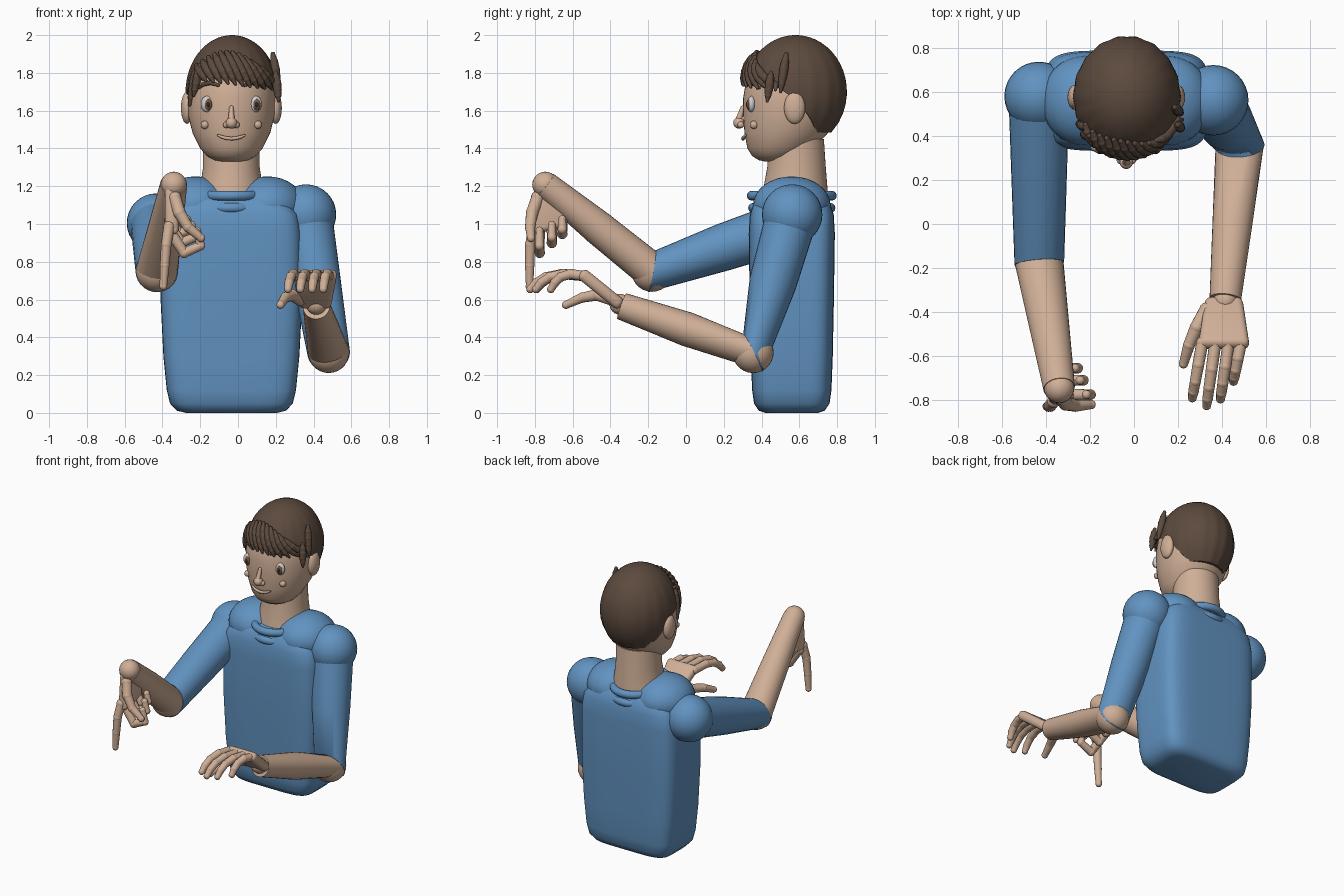
import bpy, bmesh
from math import sin, cos, pi, sqrt, radians
from mathutils import Vector, Matrix

if "Cube" in bpy.data.objects:
    bpy.data.objects.remove(bpy.data.objects["Cube"])

CX = -0.035  # body centre line


def material(name, rgb):
    m = bpy.data.materials.new(name)
    m.diffuse_color = (*rgb, 1)
    m.use_nodes = True
    m.node_tree.nodes["Principled BSDF"].inputs["Base Color"].default_value = m.diffuse_color
    return m


BLUE = material("shirt_blue", (0.12, 0.29, 0.53))
SKIN = material("skin", (0.63, 0.43, 0.31))
HAIR = material("hair_brown", (0.107, 0.069, 0.048))
WHITE = material("eye_white", (0.8, 0.8, 0.8))
IRIS = material("iris_brown", (0.2, 0.09, 0.04))
BLACK = material("pupil_black", (0.02, 0.02, 0.02))


def finish(name, bm, mat):
    bmesh.ops.recalc_face_normals(bm, faces=bm.faces)
    me = bpy.data.meshes.new(name)
    bm.to_mesh(me)
    bm.free()
    ob = bpy.data.objects.new(name, me)
    bpy.context.collection.objects.link(ob)
    me.materials.append(mat)
    bpy.ops.object.select_all(action='DESELECT')
    ob.select_set(True)
    bpy.context.view_layer.objects.active = ob
    bpy.ops.object.shade_smooth_by_angle(angle=radians(45))
    return ob


def skin_rings(bm, rings, caps=True):
    rs = [[bm.verts.new(p) for p in r] for r in rings]
    n = len(rs[0])
    for a, b in zip(rs, rs[1:]):
        for i in range(n):
            bm.faces.new((a[i], a[(i + 1) % n], b[(i + 1) % n], b[i]))
    if caps:
        bm.faces.new(rs[0])
        bm.faces.new(rs[-1])


def spow(v, e):
    return abs(v) ** e * (1 if v >= 0 else -1)


# stacked super-ellipse sections: (z, centre y, half width, half depth)
def loft(name, secs, mat, e=2.0, n=48):
    bm = bmesh.new()
    skin_rings(bm, [[(CX + rx * spow(cos(2 * pi * i / n), 2 / e),
                      cy + ry * spow(sin(2 * pi * i / n), 2 / e), z) for i in range(n)]
                    for z, cy, rx, ry in secs])
    return finish(name, bm, mat)


def add_ball(bm, c, r, seg=24):
    r = r if isinstance(r, tuple) else (r, r, r)
    bmesh.ops.create_uvsphere(bm, u_segments=seg, v_segments=seg // 2, radius=1,
                              matrix=Matrix.Translation(c) @ Matrix.Diagonal((*r, 1)))


def ball(name, c, r, mat, seg=24):
    bm = bmesh.new()
    add_ball(bm, c, r, seg)
    return finish(name, bm, mat)


def add_limb(bm, p, q, r1, r2, n1=None, n2=None, seg=28):
    p, q = Vector(p), Vector(q)
    rings = []
    for c, r, nrm in ((p, r1, n1 or q - p), (p.lerp(q, .5), (r1 + r2) / 2, q - p), (q, r2, n2 or q - p)):
        w = nrm.normalized()
        u = Vector((1, 0.02, 0.01))
        u = (u - w * u.dot(w)).normalized()
        v = w.cross(u)
        rings.append([c + (u * cos(2 * pi * i / seg) + v * sin(2 * pi * i / seg)) * r for i in range(seg)])
    skin_rings(bm, rings)


# jointed chain of rounded segments: fingers, hair locks, mouth, brows
def chain(name, pts, radii, mat, seg=12):
    bm = bmesh.new()
    for p, r in zip(pts, radii):
        add_ball(bm, p, r, seg)
    for i in range(len(pts) - 1):
        add_limb(bm, pts[i], pts[i + 1], radii[i] * .95, radii[i + 1] * .95, seg=seg)
    return finish(name, bm, mat)


def palm(name, c, size, rot, taper, mat):
    bm = bmesh.new()
    bmesh.ops.create_cube(bm, size=1)
    for v in bm.verts:
        v.co = Vector([a * b for a, b in zip(v.co, size)])
        taper(v.co)
    bmesh.ops.bevel(bm, geom=bm.edges[:], offset=.028, segments=4, profile=.5, affect='EDGES')
    bmesh.ops.transform(bm, matrix=Matrix.Translation(c) @ Matrix.Rotation(rot, 4, 'X'), verts=bm.verts)
    return finish(name, bm, mat)


# torso, shoulder pads and collar
loft("torso", [(0, .56, .24, .14), (.012, .56, .29, .175), (.05, .56, .325, .2), (.12, .56, .342, .21),
               (.3, .56, .36, .217), (.6, .56, .375, .223), (.95, .56, .372, .228), (1.05, .56, .355, .222),
               (1.12, .56, .3, .2), (1.16, .56, .2, .16)], BLUE, e=5, n=64)
for s, side in ((-1, "right"), (1, "left")):
    ball(side + "_shoulder_pad", (CX + s * .19, .56, 1.1), (.195, .205, .152), BLUE, 32)
for k, (z, rx, ry) in enumerate(((1.15, .165, .212), (1.085, .16, .205))):
    n = 32
    bm = bmesh.new()
    rows = [[(CX + (rx + .026 * cos(b)) * cos(a), .56 + (ry + .026 * cos(b)) * sin(a), z + .026 * sin(b))
             for b in [2 * pi * j / 12 for j in range(12)]] for a in [2 * pi * i / n for i in range(n + 1)]]
    skin_rings(bm, rows, caps=False)
    bmesh.ops.remove_doubles(bm, verts=bm.verts, dist=1e-4)
    finish("collar_%d" % k, bm, BLUE)

# neck and head
loft("neck", [(1.1, .575, .185, .18), (1.2, .58, .165, .168), (1.3, .585, .15, .155), (1.45, .585, .15, .145)], SKIN)
loft("head", [(1.33, .47, .05, .05), (1.338, .475, .09, .09), (1.36, .485, .13, .135), (1.40, .5, .165, .175),
              (1.48, .53, .205, .22), (1.57, .55, .228, .247), (1.67, .56, .233, .257), (1.78, .57, .222, .248),
              (1.88, .575, .17, .19), (1.94, .58, .1, .11)], SKIN)

# face
for s, side in ((-1, "right"), (1, "left")):
    ball(side + "_ear", (CX + s * .235, .575, 1.615), (.032, .056, .085), SKIN)
    x = CX + s * .128
    ball(side + "_eye", (x, .347, 1.635), (.034, .022, .043), WHITE)
    ball(side + "_iris", (x + .006, .332, 1.632), (.02, .012, .03), IRIS, 16)
    ball(side + "_pupil", (x + .006, .323, 1.632), (.01, .006, .015), BLACK, 12)
    ball(side + "_cheek", (CX + s * .14, .36, 1.525), .022, SKIN, 16)
    ball(side + "_nostril", (CX + s * .026, .29, 1.525), .018, SKIN, 16)
    chain(side + "_brow", [(CX + s * d, y, z) for d, y, z in
                           ((.07, .322, 1.735), (.11, .338, 1.748), (.15, .368, 1.738), (.17, .39, 1.72))],
          (.009, .013, .011, .006), HAIR)
ball("nose_tip", (CX, .28, 1.535), (.03, .03, .03), SKIN)
chain("nose_bridge", [(CX, .3, 1.615), (CX, .275, 1.54)], (.012, .02), SKIN)
chain("mouth", [(CX + d, .302 + 2.6 * d * d, 1.452 + 3.6 * d * d) for d in
                (-.07, -.05, -.025, 0, .025, .05, .07)], (.006, .009, .01, .01, .01, .009, .006), SKIN)

# hair cap: ellipsoid cut along a hairline that drops behind the ears
HC, HR = Vector((-.032, .58, 1.70)), (.243, .273, .30)
bm = bmesh.new()
n, m = 72, 16
rows = []
for j in range(m + 2):
    row = []
    for i in range(n):
        a = 2 * pi * i / n
        front = -sin(a)
        zl = 1.66 + .18 * front if front > 0 else 1.66 + .175 * max(-1, front * 1.8)
        t = min(j, m) / m
        top = 1 - .002
        k = cos(t * pi / 2)
        zn = (zl - HC.z) / HR[2] + (top - (zl - HC.z) / HR[2]) * (1 - sin((1 - k) * pi / 2 * 0) - (1 - k))
        r = sqrt(max(0, 1 - zn * zn)) * (1 + .012 * t * cos(18 * a)) * (.86 if j > m else 1)
        row.append(HC + Vector((HR[0] * r * cos(a), HR[1] * r * sin(a), HR[2] * zn)))
    rows.append(row)
skin_rings(bm, rows)
finish("hair_cap", bm, HAIR)


def on_hair(x, z, off=.012):
    d = 1 - ((x - HC.x) / HR[0]) ** 2 - ((z - HC.z) / HR[2]) ** 2
    return (x, HC.y - HR[1] * sqrt(max(.12, d)) - off, z)


# swept fringe and side locks
LR = (.012, .022, .025, .023, .018, .008)
for i in range(11):
    f = i / 10
    x0, x1 = -.22 + .32 * f, -.17 + .39 * f
    z0, z1 = 1.84 + .07 * sin(pi * f), 1.76 - .05 * f
    chain("fringe_lock_%d" % i, [on_hair(x0 + (x1 - x0) * t, z0 + (z1 - z0) * t)
                                 for t in (0, .2, .4, .6, .8, 1)], LR, HAIR)
for i, (a, b) in enumerate((((-.22, .44, 1.83), (-.255, .46, 1.63)), ((-.2, .4, 1.84), (-.235, .41, 1.68)),
                            ((.185, .53, 1.9), (.215, .5, 1.70)), ((.2, .45, 1.8), (.215, .43, 1.65)))):
    chain("side_lock_%d" % i, [tuple(Vector(a).lerp(Vector(b), t)) for t in (0, .2, .4, .6, .8, 1)], LR, HAIR)


# arms: sleeve, elbow, forearm
def arm(side, sh, el, wr, ball_r):
    sh, el, wr = Vector(sh), Vector(el), Vector(wr)
    nrm = (el - sh).normalized() + (wr - el).normalized()
    ball(side + "_shoulder", sh, ball_r, BLUE, 32)
    bm = bmesh.new()
    add_limb(bm, sh, el, .138, .113, n2=nrm)
    finish(side + "_sleeve", bm, BLUE)
    ball(side + "_elbow", el, .109, SKIN, 28)
    bm = bmesh.new()
    add_limb(bm, el, wr, .11, .072, n1=nrm)
    finish(side + "_forearm", bm, SKIN)


arm("left", (.36, .562, 1.05), (.48, .355, .32), (.415, -.34, .565), .16)
arm("right", (-.432, .58, 1.005), (-.43, -.18, .75), (-.34, -.745, 1.208), .157)
ball("right_wrist", (-.34, -.745, 1.208), .069, SKIN)
ball("left_wrist", (.415, -.35, .575), .055, SKIN)


# left hand: relaxed, palm down
def taper_left(co):
    co.x *= 1.0 if co.y < 0 else .72


palm("left_palm", (.408, -.45, .655), (.235, .28, .065), radians(-39), taper_left, SKIN)
FR = (.029, .028, .026, .025, .021)
for nm, xb, yb, xt, yt in (("index", .31, -.54, .265, -.79), ("middle", .368, -.55, .33, -.825),
                           ("ring", .428, -.55, .393, -.795), ("little", .485, -.54, .452, -.715)):
    pts = [(xb + (xt - xb) * t, yb + (yt - yb) * t, z) for t, z in
           ((0, .725), (.4, .735), (.7, .72), (.88, .69), (1, .655))]
    chain("left_" + nm + "_finger", pts, FR, SKIN, 14)
chain("left_thumb", [(.33, -.39, .6), (.285, -.47, .625), (.25, -.55, .61), (.225, -.635, .572)],
      (.035, .033, .028, .022), SKIN, 14)


# right hand: pointing down, other fingers curled inward
def taper_right(co):
    if co.z < 0:
        co.z -= co.y * -.25
    else:
        co.y *= .75


palm("right_palm", (-.35, -.725, 1.09), (.075, .2, .25), 0, taper_right, SKIN)
chain("right_index_finger", [(-.365, -.805, .985), (-.38, -.825, .89), (-.388, -.828, .78), (-.395, -.828, .67)],
      (.031, .029, .026, .021), SKIN, 14)
for nm, y, z, s in (("middle", -.775, .96, 1.25), ("ring", -.71, .99, 1.0), ("little", -.655, 1.02, .8)):
    chain("right_" + nm + "_finger",
          [(-.36, y, z), (-.36 + .06 * s, y, z - .09 * s), (-.36 + .13 * s, y, z - .06 * s),
           (-.36 + .115 * s, y, z + .005)], (.03, .028, .025, .021), SKIN, 14)
chain("right_thumb", [(-.335, -.785, 1.14), (-.31, -.815, 1.06), (-.265, -.825, .985), (-.195, -.82, .925)],
      (.036, .034, .029, .022), SKIN, 14)
